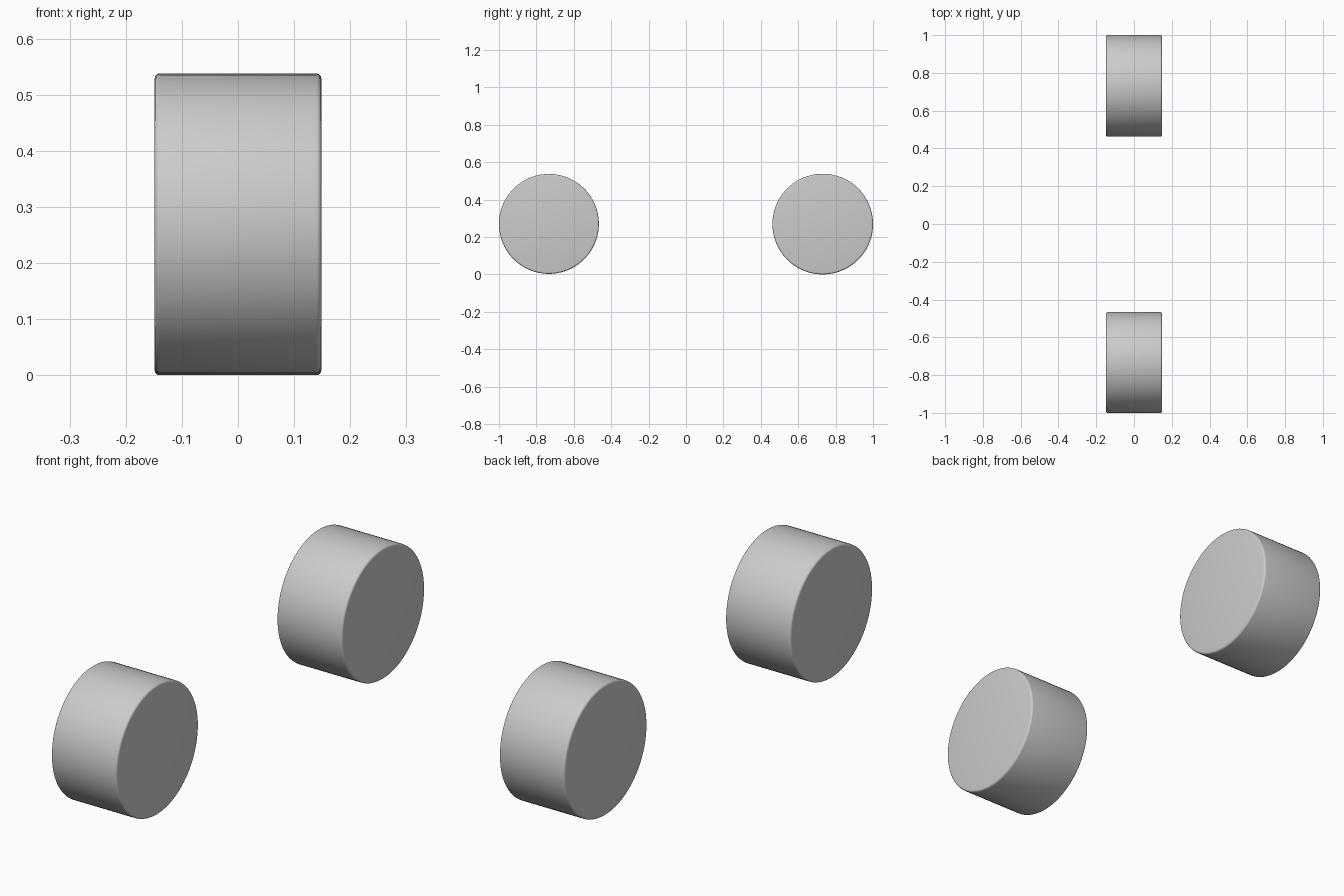
import bpy, math

if "Cube" in bpy.data.objects:
    bpy.data.objects.remove(bpy.data.objects["Cube"])

def wheel(name, y, radius, z, width=0.297):
    # Solid disc lying along x with softly rounded rims
    bpy.ops.mesh.primitive_cylinder_add(vertices=96, radius=radius, depth=width,
                                        location=(0, y, z),
                                        rotation=(0, math.pi / 2, 0))
    ob = bpy.context.object
    ob.name = name
    bev = ob.modifiers.new("rim_rounding", 'BEVEL')
    bev.width = 0.009
    bev.segments = 4
    bev.limit_method = 'ANGLE'
    bev.angle_limit = math.radians(40)
    bpy.ops.object.modifier_apply(modifier=bev.name)
    bpy.ops.object.shade_smooth_by_angle(angle=math.radians(35))
    return ob

# Front and rear wheels
wheel("front_wheel", -0.733, 0.267, 0.27)
wheel("rear_wheel", 0.731, 0.269, 0.269)
